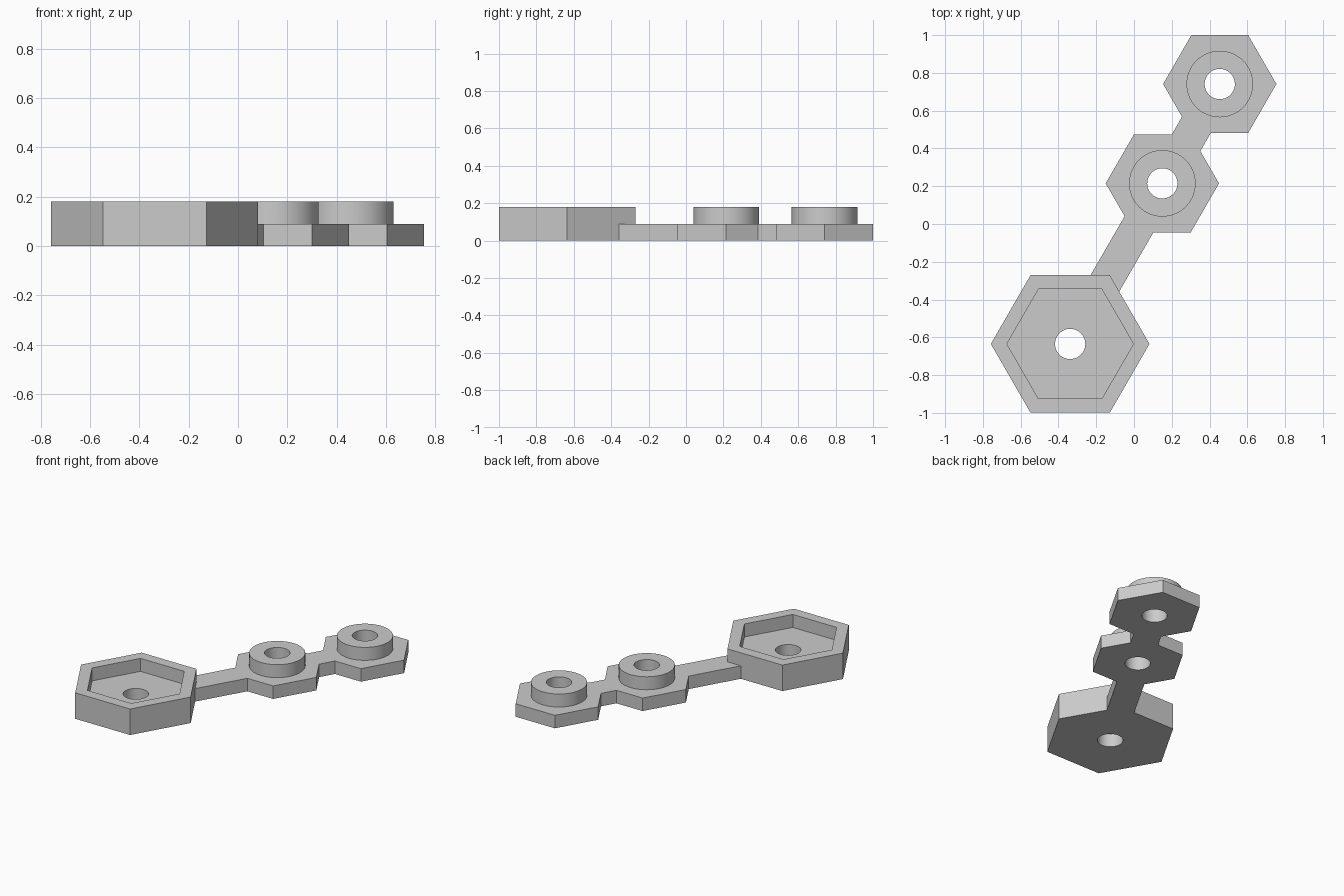
import bpy
import math
from mathutils import Vector

default = bpy.data.objects.get("Cube")
if default:
    bpy.data.objects.remove(default, do_unlink=True)

PLATE, TOP, HOLE = 0.09, 0.18, 0.08
SOCKET = Vector((-0.338, -0.635))
STUDS = [Vector((0.15, 0.215)), Vector((0.454, 0.741))]
ANGLE = math.radians(60)
ALONG = Vector((math.cos(ANGLE), math.sin(ANGLE)))

grey = bpy.data.materials.new("plain grey")
grey.use_nodes = True
colour = (0.6, 0.6, 0.6, 1)
grey.diffuse_color = colour
grey.node_tree.nodes["Principled BSDF"].inputs["Base Color"].default_value = colour


def prism(name, centre, radius, z0, z1, sides=64):
    """Upright prism; six sides puts corners on the x axis."""
    bpy.ops.mesh.primitive_cylinder_add(
        vertices=sides, radius=radius, depth=z1 - z0,
        location=(centre.x, centre.y, (z0 + z1) / 2),
        rotation=(0, 0, math.radians(30) if sides == 6 else 0))
    ob = bpy.context.object
    ob.name = name
    ob.data.materials.append(grey)
    return ob


def combine(body, part, operation):
    """Apply a boolean and discard the helper solid."""
    part.hide_render = True
    mod = body.modifiers.new(part.name, 'BOOLEAN')
    mod.operation = operation
    mod.solver = 'EXACT'
    mod.object = part
    bpy.context.view_layer.objects.active = body
    bpy.ops.object.modifier_apply(modifier=mod.name)
    bpy.data.objects.remove(part, do_unlink=True)


# Straight bar running from the socket rim through both studs
start, end = SOCKET + ALONG * 0.35, STUDS[1]
middle = (start + end) / 2
bpy.ops.mesh.primitive_cube_add(size=1, location=(middle.x, middle.y, PLATE / 2),
                                rotation=(0, 0, ANGLE))
arm = bpy.context.object
arm.name = "linked_hexagon_arm"
arm.scale = ((end - start).length, 0.175, PLATE)
bpy.ops.object.transform_apply(location=True, rotation=True, scale=True)
arm.data.materials.append(grey)

# Hexagonal plates and the taller socket block
for centre in STUDS:
    combine(arm, prism("stud_plate", centre, 0.3, 0, PLATE, 6), 'UNION')
combine(arm, prism("socket_block", SOCKET, 0.42, 0, TOP, 6), 'UNION')

# Round bosses on the plates
for centre in STUDS:
    combine(arm, prism("round_boss", centre, 0.176, PLATE / 2, TOP), 'UNION')

# Hexagonal recess and the through holes
combine(arm, prism("recess_cutter", SOCKET, 0.335, PLATE, TOP + 0.1, 6), 'DIFFERENCE')
for centre in [SOCKET] + STUDS:
    combine(arm, prism("hole_cutter", centre, HOLE, -0.1, TOP + 0.1), 'DIFFERENCE')

# Smooth round walls, crisp edges elsewhere
bpy.ops.object.select_all(action='DESELECT')
arm.select_set(True)
bpy.context.view_layer.objects.active = arm
bpy.ops.object.shade_smooth_by_angle(angle=math.radians(30))
